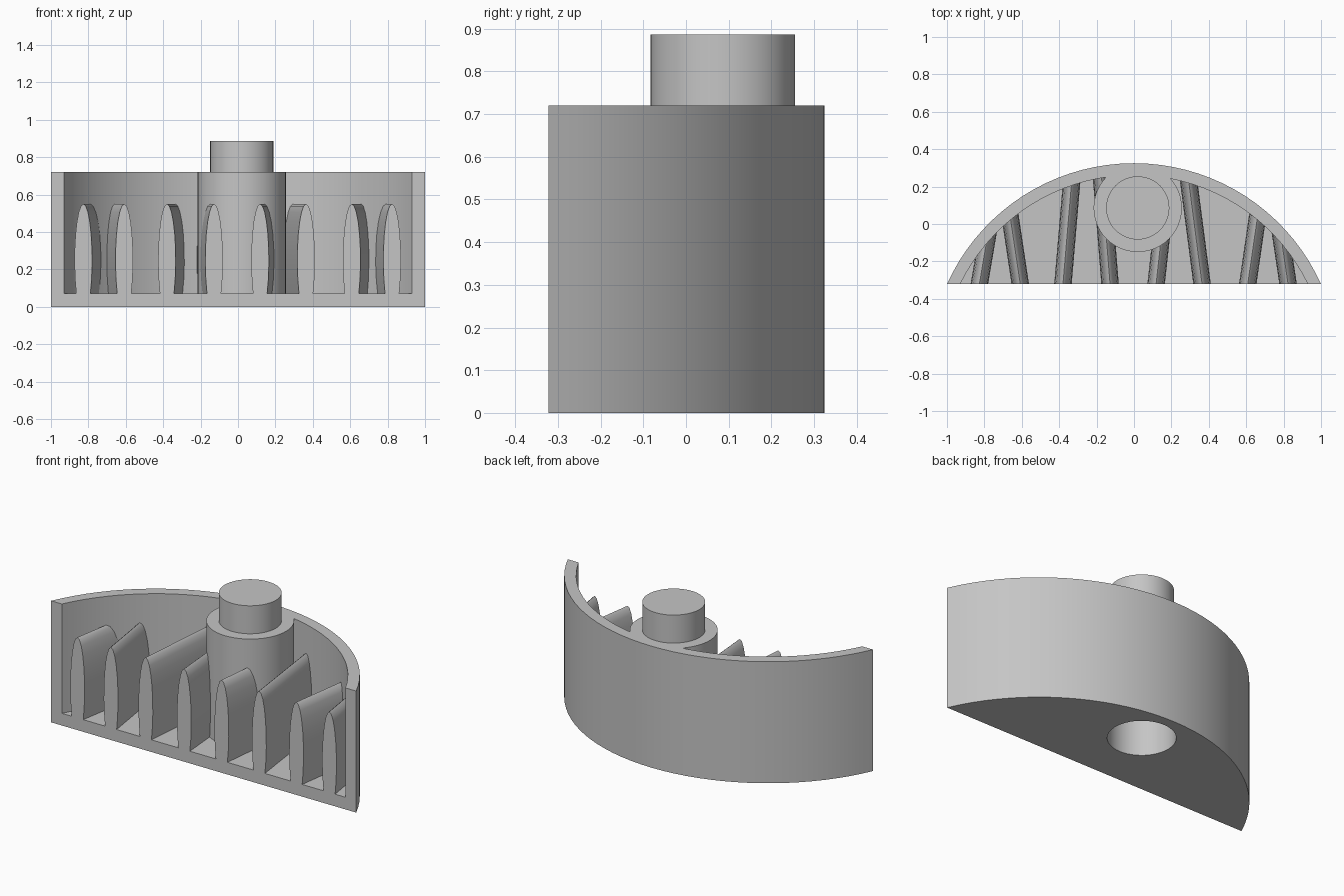
import bpy, bmesh, math

if "Cube" in bpy.data.objects:
    bpy.data.objects.remove(bpy.data.objects["Cube"])

FRONT, BACK = -0.322, 0.325           # flat front plane and top of the arc
R_OUT = (1 + (BACK - FRONT) ** 2) / (2 * (BACK - FRONT))
CY = BACK - R_OUT                     # arc centre on the y axis
R_IN = R_OUT - 0.064
FLOOR, RIM, FIN_MID, FIN_TOP = 0.072, 0.72, 0.25, 0.55
POST = (0.02, 0.086)

grey = bpy.data.materials.new("plain grey")
grey.use_nodes = True
colour = (0.56, 0.56, 0.56, 1)
grey.diffuse_color = colour
grey.node_tree.nodes["Principled BSDF"].inputs["Base Color"].default_value = colour


def loft(name, bottom, top):
    """Closed solid between two matching loops of points."""
    bm = bmesh.new()
    a = [bm.verts.new(p) for p in bottom]
    b = [bm.verts.new(p) for p in top]
    n = len(a)
    bm.faces.new(a[::-1])
    bm.faces.new(b)
    for i in range(n):
        j = (i + 1) % n
        bm.faces.new((a[i], a[j], b[j], b[i]))
    bmesh.ops.recalc_face_normals(bm, faces=bm.faces)
    mesh = bpy.data.meshes.new(name)
    bm.to_mesh(mesh)
    bm.free()
    mesh.materials.append(grey)
    obj = bpy.data.objects.new(name, mesh)
    bpy.context.collection.objects.link(obj)
    return obj


def prism(name, outline, z0, z1):
    return loft(name, [(x, y, z0) for x, y in outline], [(x, y, z1) for x, y in outline])


def segment(radius, front, steps=36):
    """Circle segment cut off by a straight front, closed to the front plane."""
    half = math.acos((FRONT - CY) / radius)
    pts = [(radius * math.sin(half * (1 - 2 * i / steps)),
            CY + radius * math.cos(half * (1 - 2 * i / steps))) for i in range(steps + 1)]
    if front < FRONT:
        pts += [(pts[-1][0], front), (pts[0][0], front)]
    return pts


def disc(radius, steps=48):
    return [(POST[0] + radius * math.cos(math.tau * i / steps),
             POST[1] + radius * math.sin(math.tau * i / steps)) for i in range(steps)]


def activate(obj):
    bpy.ops.object.select_all(action='DESELECT')
    obj.select_set(True)
    bpy.context.view_layer.objects.active = obj


def cut(obj, cutter):
    activate(obj)
    mod = obj.modifiers.new("cut", 'BOOLEAN')
    mod.operation = 'DIFFERENCE'
    mod.solver = 'EXACT'
    mod.object = cutter
    bpy.ops.object.modifier_apply(modifier=mod.name)


# Curved tray: floor and wall from one solid
tray = prism("tray", segment(R_OUT, FRONT), 0, RIM)
hollow = prism("hollow_cutter", segment(R_IN, FRONT - 0.2), FLOOR, RIM + 0.2)
cut(tray, hollow)

# Post and the pin on top
post = prism("post", disc(0.236), FLOOR / 2, RIM)
pin = prism("pin", disc(0.169), RIM - 0.1, 0.886)
parts = [tray, post, pin]


def fin_profile(steps=16):
    """Rounded arch as (half-width offset, height), standing on the floor."""
    low = math.asin((FLOOR - FIN_MID) / (FIN_TOP - FIN_MID))
    sweep = math.pi - 2 * low
    return [(0.047 * math.cos(low + sweep * i / steps),
             FIN_MID + (FIN_TOP - FIN_MID) * math.sin(low + sweep * i / steps))
            for i in range(steps + 1)]


def fin(name, x, slope, end=None):
    """Arched fin running back from the front plane into the wall."""
    front, back = [], []
    for dx, z in fin_profile():
        y = FRONT
        for _ in range(40):           # settle on the middle of the wall
            xe = x + dx + slope * (y - FRONT)
            y = CY + math.sqrt((R_IN + 0.03) ** 2 - xe * xe)
        y = y if end is None else end
        front.append((x + dx, FRONT, z))
        back.append((x + dx + slope * (y - FRONT), y, z))
    return loft(name, front, back)


# Fins leaning alternately right and left
fins = [(-0.827, 0.17), (-0.608, -0.15), (-0.38, 0.085), (-0.128, -0.08),
        (0.118, 0.11), (0.364, -0.13), (0.608, 0.145), (0.824, -0.15)]
for i, (x, slope) in enumerate(fins):
    parts.append(fin(f"fin_{i + 1}", x, slope, 0.0 if i == 4 else None))

# Socket under the post
socket = prism("socket_cutter", disc(0.18), -0.2, 0.3)
cut(tray, socket)
cut(post, socket)
for i in (3, 4):
    cut(parts[3 + i], socket)
for helper in (hollow, socket):
    bpy.data.objects.remove(helper)

for obj in parts:
    activate(obj)
    bpy.ops.object.shade_smooth_by_angle(angle=math.radians(30))
